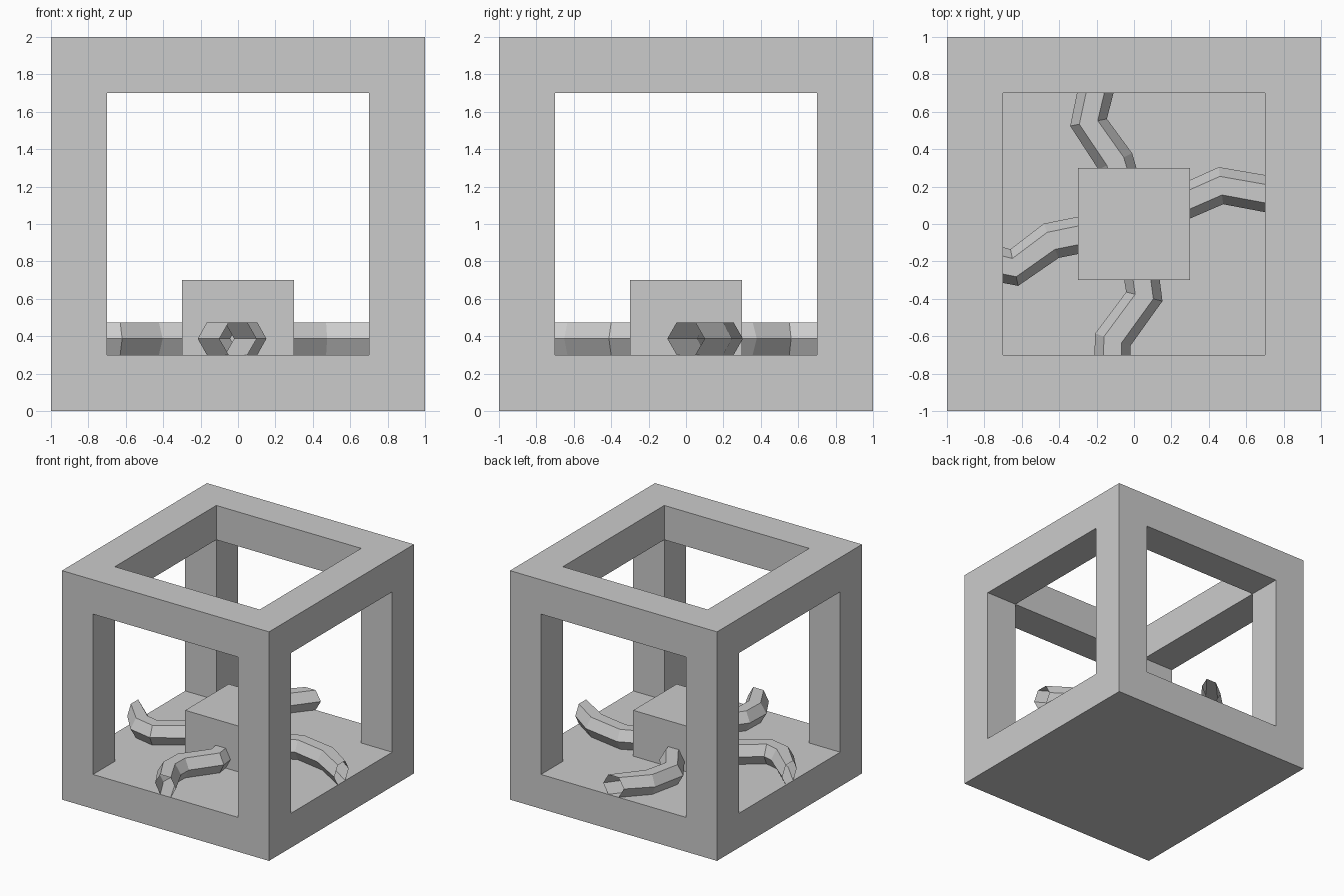
import bpy, bmesh, math
from mathutils import Vector

if "Cube" in bpy.data.objects:
    bpy.data.objects.remove(bpy.data.objects["Cube"])


def box(name, lo, hi):
    """Axis-aligned box between two corners."""
    bm = bmesh.new()
    bmesh.ops.create_cube(bm, size=1)
    for v in bm.verts:
        v.co = [lo[i] + (v.co[i] + 0.5) * (hi[i] - lo[i]) for i in range(3)]
    return link(name, bm)


def link(name, bm):
    mesh = bpy.data.meshes.new(name)
    bm.to_mesh(mesh)
    bm.free()
    ob = bpy.data.objects.new(name, mesh)
    bpy.context.collection.objects.link(ob)
    return ob


def hose(name, path, out, radius=0.1, sides=6, z=0.387):
    """Open six-sided tube lying on the floor along a bent path."""
    pts = [Vector((x, y, 0)) for x, y in path]
    bm = bmesh.new()
    rings = []
    for i, p in enumerate(pts):
        if i in (0, len(pts) - 1):
            d = Vector((*out, 0))
        else:
            d = (p - pts[i - 1]).normalized() + (pts[i + 1] - p).normalized()
        side = Vector((d.y, -d.x, 0)).normalized()
        ring = []
        for k in range(sides):
            a = 2 * math.pi * k / sides
            co = p + side * radius * math.cos(a)
            co.z = z + radius * math.sin(a)
            ring.append(bm.verts.new(co))
        rings.append(ring)
    for a, b in zip(rings, rings[1:]):
        for k in range(sides):
            n = (k + 1) % sides
            bm.faces.new((a[k], a[n], b[n], b[k]))
    bmesh.ops.recalc_face_normals(bm, faces=bm.faces)
    return link(name, bm)


# Cube frame with a solid floor: openings cut through the top and four sides
frame = box("cube_frame", (-1, -1, 0), (1, 1, 2))
cutters = [
    box("top_cutter", (-0.7, -0.7, 0.3), (0.7, 0.7, 2.2)),
    box("side_cutter", (-1.2, -0.7, 0.3), (1.2, 0.7, 1.7)),
    box("front_cutter", (-0.7, -1.2, 0.3), (0.7, 1.2, 1.7)),
]
bpy.context.view_layer.objects.active = frame
for c in cutters:
    mod = frame.modifiers.new("opening", "BOOLEAN")
    mod.operation = "DIFFERENCE"
    mod.solver = "EXACT"
    mod.object = c
    bpy.ops.object.modifier_apply(modifier=mod.name)
    bpy.data.objects.remove(c)

# Core block standing on the floor
box("core_block", (-0.3, -0.3, 0.3), (0.3, 0.3, 0.7))

# Four wavy hoses from the core to the middle of each side
hose("right_hose", [(0, 0), (0.465, 0.205), (0.76, 0.152), (1, 0)], (1, 0))
hose("left_hose", [(0, 0), (-0.443, -0.09), (-0.64, -0.233), (-0.79, -0.2), (-1, 0)], (-1, 0))
hose("front_hose", [(0, 0), (0.055, -0.388), (-0.113, -0.618), (-0.118, -0.78), (0, -1)], (0, -1))
hose("back_hose", [(0, 0), (-0.1, 0.335), (-0.243, 0.543), (-0.19, 0.78), (0, 1)], (0, 1))
